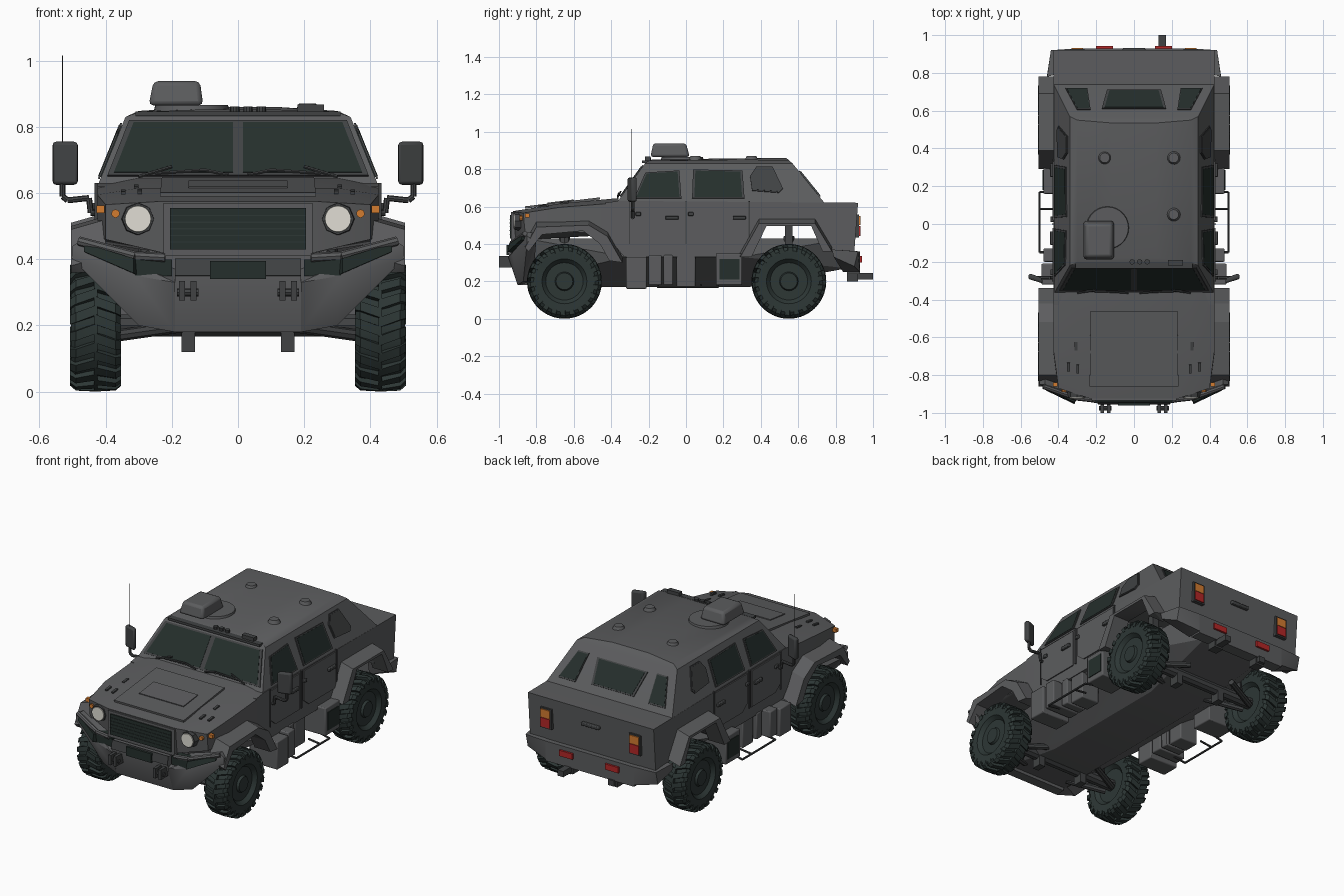
import bpy, bmesh
from math import pi, sin, cos, radians
from mathutils import Vector

cube = bpy.data.objects.get("Cube")
if cube:
    bpy.data.objects.remove(cube)


def material(name, *rgb):
    m = bpy.data.materials.new(name)
    m.use_nodes = True
    m.diffuse_color = (*rgb, 1)
    m.node_tree.nodes["Principled BSDF"].inputs["Base Color"].default_value = (*rgb, 1)
    return m


BODY = material("armour_grey", .106, .108, .112)
DARK = material("dark_grey", .052, .055, .057)
GLASS = material("tinted_glass", .018, .028, .025)
RUBBER = material("tyre_rubber", .026, .038, .036)
LAMP = material("lamp_white", .75, .73, .66)
ORANGE = material("indicator_orange", .65, .2, .03)
RED = material("tail_red", .45, .02, .02)


def finish(name, bm, mat, bevel=0):
    bmesh.ops.recalc_face_normals(bm, faces=bm.faces)
    mesh = bpy.data.meshes.new(name)
    bm.to_mesh(mesh)
    bm.free()
    mesh.materials.append(mat)
    mesh.shade_smooth()
    mesh.set_sharp_from_angle(angle=radians(32))
    ob = bpy.data.objects.new(name, mesh)
    bpy.context.collection.objects.link(ob)
    if bevel:
        mod = ob.modifiers.new("bevel", "BEVEL")
        mod.width, mod.segments = bevel, 2
    return ob


def flip(points):
    return [(-p[0], p[1], p[2]) for p in points]


def hulls(name, groups, mat, both=False, bevel=0):
    """One object made of convex solids, optionally mirrored in x."""
    bm = bmesh.new()
    for pts in groups + ([flip(g) for g in groups] if both else []):
        verts = [bm.verts.new(p) for p in pts]
        res = bmesh.ops.convex_hull(bm, input=verts)
        junk = {v for v in res["geom_interior"] + res["geom_unused"]
                if isinstance(v, bmesh.types.BMVert)}
        bmesh.ops.delete(bm, geom=list(junk), context="VERTS")
    bmesh.ops.dissolve_limit(bm, angle_limit=.01, verts=bm.verts, edges=bm.edges)
    return finish(name, bm, mat, bevel)


def box(x0, x1, y0, y1, z0, z1):
    return [(x, y, z) for x in (x0, x1) for y in (y0, y1) for z in (z0, z1)]


def sheet(pts, t=.009):
    pts = [Vector(p) for p in pts]
    n = (pts[1] - pts[0]).cross(pts[2] - pts[0]).normalized() * t / 2
    return [p + s * n for p in pts for s in (1, -1)]


def ring(centre, axis, r, n=16):
    q = Vector(axis).to_track_quat("Z", "Y")
    return [Vector(centre) + q @ Vector((r * cos(2 * pi * i / n), r * sin(2 * pi * i / n), 0))
            for i in range(n)]


def drum(a, b, ra, rb=None, n=16):
    axis = Vector(b) - Vector(a)
    return ring(a, axis, ra, n) + ring(b, axis, ra if rb is None else rb, n)


def tube(path, r, n=8):
    return [drum(a, b, r, n=n) for a, b in zip(path, path[1:])]


def prism(name, profile, w, mat):
    bm = bmesh.new()
    face = bm.faces.new([bm.verts.new((-w, y, z)) for y, z in profile])
    ext = bmesh.ops.extrude_face_region(bm, geom=[face])["geom"]
    bmesh.ops.translate(bm, vec=(2 * w, 0, 0), verts=[v for v in ext if isinstance(v, bmesh.types.BMVert)])
    return finish(name, bm, mat)


# Planes just outside the cabin sides, windscreen and sloped back
def on_side(y, z): return (.43 - .405 * (z - .62), y, z)
def on_screen(x, z): return (x, -.374 + .714 * (z - .62), z)
def on_back(x, z): return (x, .745 - .81 * (z - .62), z)


# Main body with the rear arch cut through, hood, cabin and roof
prism("main_body", [(-.43, .45), (-.33, .33), (.3, .33), (.36, .37), (.42, .5), (.68, .5),
                    (.71, .4), (.78, .36), (.9, .36), (.92, .62), (-.36, .63), (-.43, .62)], .425, BODY)
half = [(.23, -.91, .42), (.23, -.925, .575), (.40, -.86, .46), (.40, -.87, .565), (.425, -.7, .47),
        (.425, -.68, .595), (.425, -.36, .45), (.425, -.36, .62), (.3, -.36, .645), (.3, -.68, .615)]
hulls("hood", [half + flip(half)], BODY)
hulls("hood_panel", [sheet([(.235, -.86, .595), (.23, -.46, .643), (-.23, -.46, .643), (-.235, -.86, .595)], .012)], BODY)
hulls("hood_hatch", [sheet([(.15, -.74, .616), (.15, -.6, .633), (-.15, -.6, .633), (-.15, -.74, .616)])], BODY)
hulls("hood_vents", [sheet([(x, y, z), (x + .014, y, z), (x + .014, y + .045, z + .006), (x, y + .045, z + .006)])
                     for x, y, z in ((.29, -.79, .602), (.34, -.78, .6), (.3, -.67, .616))], DARK, True)
half = [(.425, -.37, .62), (.34, -.22, .83), (.425, .74, .62), (.34, .57, .83),
        (.3, -.2, .845), (.3, .55, .848), (.12, -.18, .852), (.12, .535, .86)]
hulls("cabin", [half + flip(half)], BODY)
hulls("roof_lip", [box(-.31, .31, -.235, -.2, .832, .846)], DARK)


# Windows on frames
def window(name, plane, corners, mat=GLASS, both=True):
    cx = sum(c[0] for c in corners) / len(corners)
    cz = sum(c[1] for c in corners) / len(corners)
    frame = [plane(cx + (a - cx) * 1.1, cz + (b - cz) * 1.1) for a, b in corners]
    hulls(name + "_frame", [sheet(frame, .006)], DARK, both)
    hulls(name, [sheet([plane(a, b) for a, b in corners], .0098)], mat, both)


window("windscreen", on_screen, [(.015, .66), (.375, .66), (.315, .812), (.015, .812)])
window("front_door_window", on_side, [(-.265, .65), (-.21, .775), (-.045, .785), (-.035, .65)])
window("rear_door_window", on_side, [(.045, .65), (.05, .79), (.29, .785), (.3, .65)])
window("quarter_window", on_side, [(.36, .69), (.35, .76), (.38, .805), (.46, .805), (.51, .70), (.49, .68)], DARK)
window("back_window", on_back, [(-.13, .67), (-.155, .78), (.155, .78), (.13, .67)], both=False)
window("back_corner_window", on_back, [(.25, .66), (.235, .785), (.3, .785), (.355, .66)])
hulls("wipers", tube([(.03, -.365, .655), (.1, -.36, .67), (.25, -.355, .66)], .005, 6)
      + tube([(.3, -.365, .65), (.2, -.35, .68)], .005, 6), DARK, True)

# Doors, handles and hinges
hulls("door_panels", [sheet([(.427, a, .62), (.427, a, .44), (.427, a + .05, .40), (.427, b, .40), (.427, b, .62)])
                      for a, b in ((-.3, -.02), (.02, .33))], BODY, True)
hulls("door_seams", [box(.42, .433, y, y + .006, .4, .63) for y in (-.305, -.003, .335)], DARK, True)
hulls("door_handles", [box(.425, .445, y, y + .07, .53, .55) for y in (-.11, .25)]
      + [box(.425, .442, y, y + .03, .55, .57) for y in (-.27, .01)], DARK, True, .004)


# Flared arches
def arch(name, outer, inner):
    rows = [[(.4, a, b + .03), (.505, a, b), (.505, c, d), (.4, c, d)]
            for (a, b), (c, d) in zip(outer, inner)]
    hulls(name, [a + b for a, b in zip(rows, rows[1:])], BODY, True)


arch("front_fender", [(-.86, .38), (-.8, .49), (-.52, .5), (-.42, .44), (-.34, .3)],
     [(-.84, .36), (-.77, .45), (-.55, .47), (-.46, .4), (-.41, .31)])
arch("rear_fender", [(.29, .33), (.39, .51), (.69, .51), (.78, .36)],
     [(.35, .33), (.43, .495), (.67, .495), (.73, .36)])
hulls("arch_posts", [box(.3, .34, .53, .57, .4, .52)], DARK, True)

# Underside hull, axles and suspension
belly = [(.16, -.5, .17), (.16, .34, .17), (.4, -.32, .33), (.4, .3, .33), (.27, -.86, .43),
         (.27, .86, .43), (.2, -.86, .2), (.2, .86, .27)]
hulls("belly_hull", [belly + flip(belly)], BODY)
for name, y in (("front", -.65), ("rear", .55)):
    hulls(name + "_axle", [drum((-.4, y, .2), (.4, y, .2), .035, n=10)], DARK)
    hulls(name + "_suspension", [box(.13, .17, y - .03, y + .03, .12, .24)]
          + tube([(.15, y - .12, .2), (.36, y - .03, .17)], .018)
          + tube([(.15, y + .12, .2), (.36, y + .03, .17)], .018)
          + tube([(.3, y, .2), (.27, y, .44)], .03), DARK, True)

# Side lockers, steps and rails
hulls("side_lockers", [box(.3, .49, -.32, -.21, .16, .33), box(.3, .48, -.2, -.13, .18, .34),
                       box(.3, .43, -.12, -.07, .18, .34), box(.3, .42, -.05, .05, .17, .34),
                       box(.3, .48, .16, .3, .18, .35)], BODY, True, .006)
hulls("locker_recess", [box(.475, .484, .18, .285, .21, .32)], GLASS, True)
hulls("step_rails", tube([(.42, -.15, .18), (.5, -.15, .17), (.5, .17, .17), (.42, .17, .19)], .006)
      + tube([(.42, .08, .18), (.5, .08, .17)], .006), DARK, True)

# Front: bumper, grille, lamps, tow hooks
centre = [(.19, -.95, .35), (.19, -.94, .4), (.19, -.9, .18), (.19, -.84, .18), (.19, -.84, .4)]
wing = [(.19, -.95, .33), (.19, -.9, .18), (.3, -.87, .2), (.5, -.85, .4), (.5, -.85, .44),
        (.47, -.85, .46), (.47, -.82, .46), (.5, -.8, .42), (.19, -.82, .2), (.19, -.84, .38), (.31, -.93, .35)]
hulls("bumper_centre", [centre + flip(centre)], BODY)
hulls("bumper_wings", [wing], BODY, True)
hulls("bumper_bar", tube([(.22, -.93, .405), (.31, -.92, .41), (.48, -.86, .455)], .014), BODY, True)
hulls("fog_lamp_strip", [box(.2, .31, -.93, -.85, .35, .4),
      sheet([(.31, -.94, .355), (.31, -.93, .4), (.46, -.86, .445), (.46, -.868, .42)], .03)], GLASS, True)
hulls("bumper_intake", [sheet([(-.19, -.951, .35), (.19, -.951, .35), (.19, -.941, .402), (-.19, -.941, .402)])], DARK)
hulls("number_plate", [box(-.085, .085, -.961, -.94, .34, .395)], GLASS)
hulls("tow_hooks", [box(x, x + .018, -1, -.9, .275, .335) for x in (.125, .16)]
      + [drum((.12, -.975, .3), (.185, -.975, .3), .012, n=8)], DARK, True)
hulls("grille_frame", [box(-.225, .225, -.935, -.9, .41, .57)], BODY)
hulls("grille_mesh", [box(-.205, .205, -.942, -.92, .43, .555)], GLASS)
hulls("grille_slats", [box(-.205, .205, -.945, -.93, z, z + .004) for z in (.45, .47, .49, .51, .53)], RUBBER)
hulls("headlamp_bezels", [drum((.302, -.86, .522), (.302, -.918, .522), .052, .048, 8)], DARK, True)
hulls("headlamps", [drum((.302, -.9, .522), (.302, -.923, .522), .043, .039, 20)], LAMP, True)
hulls("front_indicators", [drum((.37, -.86, .538), (.37, -.89, .538), .013, n=8),
                           box(.404, .428, -.86, -.838, .54, .562)], ORANGE, True)

# Rear: bumper, lamps, hitch and tailgate
hulls("rear_bumper", [box(-.3, .3, .86, .93, .24, .36)], BODY)
hulls("rear_bumper_wings", [[(.3, .93, .36), (.3, .93, .25), (.44, .92, .36), (.44, .9, .28), (.46, .78, .37),
                             (.46, .79, .33), (.3, .82, .36), (.3, .84, .25)]], BODY, True)
hulls("tail_lamp_housing", [box(.262, .338, .9, .926, .435, .558)], DARK, True)
hulls("tail_indicators", [box(.27, .33, .9, .932, .5, .55)], ORANGE, True)
hulls("tail_lamps", [box(.27, .33, .9, .932, .443, .497)], RED, True)
hulls("rear_reflectors", [box(.11, .2, .9, .942, .3, .335)], RED, True)
hulls("tailgate_handle", [box(-.06, .06, .9, .932, .52, .54)], DARK, False, .005)
hulls("rear_hitch", [box(.13, .17, .87, 1, .21, .245), box(-.17, -.13, .87, .94, .21, .245),
                     box(.12, .18, .86, .92, .2, .3), box(-.18, -.12, .86, .92, .2, .3)], DARK)

# Roof equipment
hulls("hatch_ring", [drum((-.14, -.02, .845), (-.14, -.02, .866), .115, .11, 28)], BODY)
hulls("hatch_sight", [[(x, y, .865) for x in (-.27, -.105) for y in (-.19, .02)]
                      + [(x, y, .938) for x in (-.255, -.115) for y in (-.175, 0)]], BODY, False, .014)
hulls("roof_domes", [drum((x, y, .845), (x, y, .87), .038, .026, 18)
                     for x, y in ((-.155, .35), (.21, .35), (.21, .05))], BODY)
hulls("roof_fittings", [box(.18, .26, -.22, -.19, .84, .868)]
      + [drum((x, -.2, .84), (x, -.2, .862), .014, n=10) for x in (-.01, .03, .07)], DARK)

# Mirrors and aerial
mirror = [(x, y, z) for x, y in ((.482, -.315), (.562, -.29), (.555, -.26), (.488, -.285)) for z in (.625, .755)]
hulls("mirror_heads", [mirror], DARK, True, .01)
hulls("mirror_arms", tube([(.53, -.285, .64), (.53, -.285, .59), (.515, -.285, .578),
                           (.45, -.285, .585), (.445, -.285, .54), (.42, -.285, .54)], .009), DARK, True)
hulls("aerial", tube([(-.53, -.29, .75), (-.53, -.29, 1.015)], .0015, 6), DARK)


# Wheels: tyre with angled lugs, dished rim and hub
def wheel_parts():
    steps = [(.1, .05), (.12, .072), (.165, .075), (.183, .062)]
    steps += [(r, -x) for r, x in reversed(steps)]
    bm = bmesh.new()
    loops = [[bm.verts.new(p) for p in ring((x, 0, 0), (1, 0, 0), r, 32)] for r, x in steps]
    for a, b in zip(loops, loops[1:] + loops[:1]):
        for i in range(32):
            j = (i + 1) % 32
            bm.faces.new((a[i], a[j], b[j], b[i]))
    tyre = finish("tyre", bm, RUBBER)
    lugs = []
    for k in range(22):
        for s in (-1, 1):
            base = 2 * pi * k / 22 + (s > 0) * pi / 22
            lugs.append([(s * x, r * cos(base + turn + w), r * sin(base + turn + w))
                         for x, turn, radii in ((-.005, .1, (.175, .2)), (.06, -.02, (.175, .197)),
                                                (.077, -.05, (.155, .182)))
                         for r in radii for w in (-.075, .075)])
    tread = hulls("tyre_lugs", lugs, RUBBER)
    rim = hulls("rim", [drum((-.05, 0, 0), (.05, 0, 0), .104, n=32),
                        drum((.04, 0, 0), (.064, 0, 0), .055, .045, 16)], RUBBER)
    return tyre, tread, rim


parts = wheel_parts()
for label, x, y in (("front_left", 1, -.65), ("front_right", -1, -.65), ("rear_left", 1, .55), ("rear_right", -1, .55)):
    for part in parts:
        ob = part.copy()
        ob.name = label + "_" + part.name
        ob.location = (.43 * x, y, .2)
        ob.rotation_euler.z = 0 if x > 0 else pi
        bpy.context.collection.objects.link(ob)
for part in parts:
    bpy.data.objects.remove(part)
